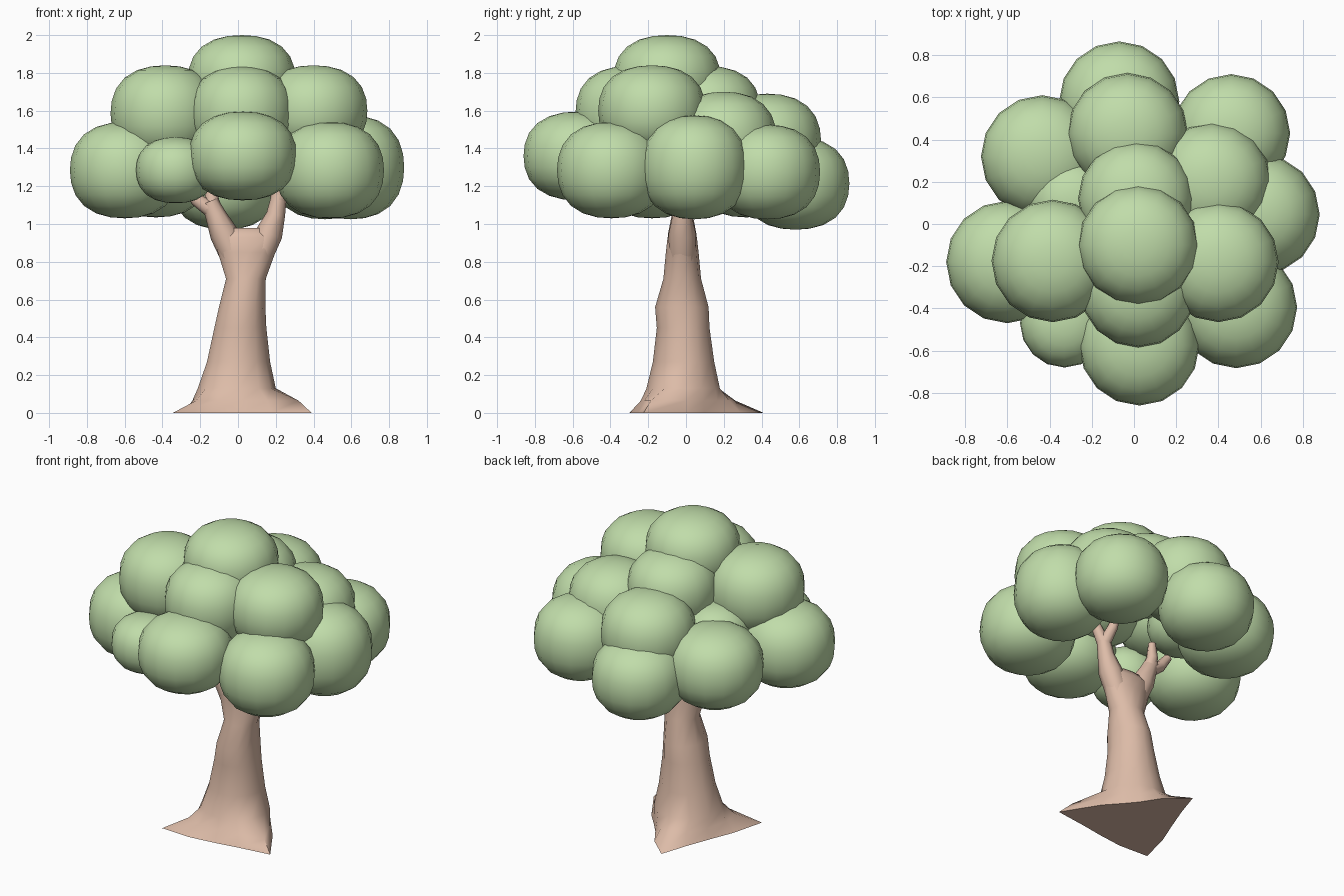
import bpy, bmesh
from math import sin, cos, pi, radians
from mathutils import Vector

if "Cube" in bpy.data.objects:
    bpy.data.objects.remove(bpy.data.objects["Cube"])


def material(name, color):
    m = bpy.data.materials.new(name)
    m.diffuse_color = color
    m.use_nodes = True
    m.node_tree.nodes["Principled BSDF"].inputs["Base Color"].default_value = m.diffuse_color
    return m


leaf_green = material("leaf_green", (0.53, 0.72, 0.40, 1))
bark_brown = material("bark_brown", (0.72, 0.50, 0.39, 1))


def finish(obj, mat, angle):
    obj.data.materials.append(mat)
    bpy.ops.object.select_all(action='DESELECT')
    obj.select_set(True)
    bpy.context.view_layer.objects.active = obj
    bpy.ops.object.shade_smooth_by_angle(angle=radians(angle))


def loft(name, rings, mat):
    """Skin a closed tube through rings holding equal numbers of points."""
    bm = bmesh.new()
    loops = [[bm.verts.new(p) for p in ring] for ring in rings]
    n = len(loops[0])
    for a, b in zip(loops, loops[1:]):
        for i in range(n):
            j = (i + 1) % n
            bm.faces.new((a[i], a[j], b[j], b[i]))
    bm.faces.new(loops[0][::-1])
    bm.faces.new(loops[-1])
    bmesh.ops.recalc_face_normals(bm, faces=bm.faces)
    me = bpy.data.meshes.new(name)
    bm.to_mesh(me)
    bm.free()
    obj = bpy.data.objects.new(name, me)
    bpy.context.collection.objects.link(obj)
    finish(obj, mat, 60)
    return obj


def branch(name, path, sides=8):
    """Tapered tube along (x, y, z, radius) points."""
    pts = [Vector(p[:3]) for p in path]
    rings = []
    for i, p in enumerate(pts):
        d = (pts[min(i + 1, len(pts) - 1)] - pts[max(i - 1, 0)]).normalized()
        u = d.cross(Vector((0, 1, 0))).normalized()
        v = d.cross(u)
        r = path[i][3]
        rings.append([p + r * (cos(2 * pi * k / sides) * u + sin(2 * pi * k / sides) * v)
                      for k in range(sides)])
    loft(name, rings, bark_brown)


# Trunk: three pointed roots at angles 105, 220 and 330 degrees
angles = [0, 30, 60, 85, 105, 125, 160, 195, 220, 245, 275, 305, 330]
ground = [.25, .19, .20, .29, .425, .29, .24, .30, .45, .33, .28, .31, .45]
shoulder = [.23, .19, .19, .23, .27, .23, .22, .25, .29, .26, .24, .27, .37]
rings = [[(r * cos(radians(a)), r * sin(radians(a)), z) for a, r in zip(angles, radii)]
         for radii, z in ((ground, 0), (shoulder, .065))]
# centre x, centre y, radius x, radius y, height
for cx, cy, rx, ry, z in [(-.01, -.015, .21, .195, .13), (0, -.013, .17, .163, .27),
                          (.01, -.015, .14, .14, .45), (.02, -.022, .125, .142, .56),
                          (.04, -.02, .107, .10, .71), (.043, -.02, .155, .087, .85),
                          (.043, -.02, .18, .078, .93), (.04, -.02, .11, .045, .98)]:
    rings.append([(cx + rx * cos(radians(a)), cy + ry * sin(radians(a)), z) for a in angles])
loft("trunk", rings, bark_brown)

# Forked branches
branch("left_branch", [(-.01, -.02, .80, .07), (-.075, -.02, .95, .075),
                       (-.12, -.02, 1.05, .055), (-.15, -.02, 1.12, .045)])
branch("left_outer_twig", [(-.12, -.02, 1.06, .045), (-.22, -.02, 1.13, .035),
                           (-.27, -.01, 1.20, .025)])
branch("left_inner_twig", [(-.13, -.02, 1.07, .045), (-.14, 0, 1.15, .035),
                           (-.13, .01, 1.24, .022)])
branch("right_branch", [(.10, -.02, .80, .07), (.165, -.02, .95, .072),
                        (.20, -.02, 1.05, .05), (.22, -.02, 1.16, .04)])
branch("right_outer_twig", [(.215, -.02, 1.12, .04), (.25, -.04, 1.22, .032),
                            (.28, -.06, 1.32, .022)])
branch("right_inner_twig", [(.215, -.02, 1.12, .04), (.19, .03, 1.22, .032),
                            (.17, .05, 1.32, .022)])

# Leaf clumps: centre x, y, z, horizontal radius, vertical radius
clumps = [
    (.02, -.10, 1.765, .285, .235), (.02, -.31, 1.59, .275, .245),
    (.025, -.575, 1.36, .285, .235), (.40, -.18, 1.60, .285, .24),
    (-.385, -.175, 1.585, .29, .255), (-.60, -.18, 1.285, .29, .255),
    (-.33, -.47, 1.285, .21, .175), (.485, -.395, 1.285, .288, .255),
    (.595, .045, 1.30, .285, .275), (.46, .43, 1.275, .28, .25),
    (.37, .20, 1.45, .28, .25), (-.435, .32, 1.285, .29, .25),
    (-.29, .10, 1.38, .21, .18), (.01, .12, 1.60, .275, .235),
    (-.03, .43, 1.44, .285, .25), (-.07, .58, 1.215, .285, .245),
]
for i, (x, y, z, r, h) in enumerate(clumps):
    bpy.ops.mesh.primitive_uv_sphere_add(segments=16, ring_count=12, radius=1,
                                         location=(x, y, z))
    clump = bpy.context.object
    clump.name = f"leaf_clump_{i + 1}"
    clump.scale = (r, r, h)
    # push the sphere slightly toward a plump, squarish profile
    for v in clump.data.vertices:
        v.co *= 1 + .05 * (2 * abs(v.co.z) * (1 - v.co.z ** 2) ** .5) ** 2
    finish(clump, leaf_green, 60)
